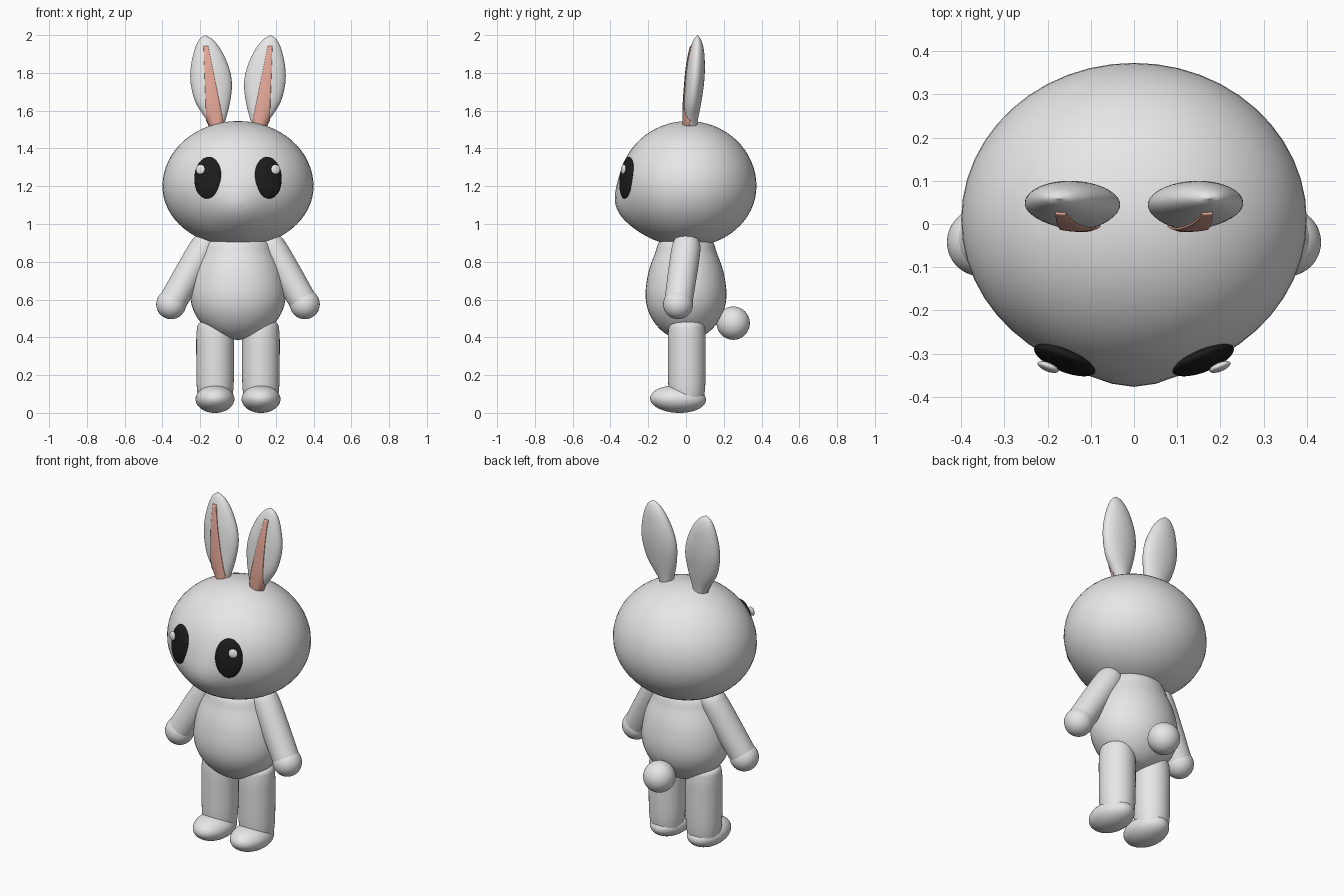
import bpy, bmesh, math
from mathutils import Vector, Matrix

if "Cube" in bpy.data.objects:
    bpy.data.objects.remove(bpy.data.objects["Cube"])


def material(name, color):
    m = bpy.data.materials.new(name)
    m.use_nodes = True
    m.diffuse_color = (*color, 1)
    m.node_tree.nodes["Principled BSDF"].inputs["Base Color"].default_value = (*color, 1)
    return m


GREY = material("soft grey", (0.8, 0.8, 0.8))
PINK = material("blush pink", (0.8, 0.4, 0.32))
BLACK = material("black", (0.012, 0.012, 0.012))


def finish(bm, name, mat):
    bmesh.ops.recalc_face_normals(bm, faces=bm.faces)
    for f in bm.faces:
        f.smooth = True
    mesh = bpy.data.meshes.new(name)
    bm.to_mesh(mesh)
    bm.free()
    mesh.materials.append(mat)
    obj = bpy.data.objects.new(name, mesh)
    bpy.context.collection.objects.link(obj)
    return obj


def ellipsoid(name, mat, center, radii, rotation=None, shape=None):
    bm = bmesh.new()
    bmesh.ops.create_uvsphere(bm, u_segments=48, v_segments=32, radius=1)
    spin = rotation or Matrix.Identity(4)
    bm.transform(Matrix.Translation(center) @ spin @ Matrix.Diagonal((*radii, 1)))
    if shape:
        for v in bm.verts:
            shape(v.co)
    return finish(bm, name, mat)


def smooth_points(points, steps=6):
    """Catmull-Rom resampling of a short list of points."""
    pts = [Vector(p) for p in points]
    pts = [2 * pts[0] - pts[1]] + pts + [2 * pts[-1] - pts[-2]]
    out = []
    for a, b, c, d in zip(pts, pts[1:], pts[2:], pts[3:]):
        for i in range(steps):
            t = i / steps
            out.append(b + (c - a) * t / 2 + (2 * a - 5 * b + 4 * c - d) * t * t / 2
                       + (3 * b - a - 3 * c + d) * t ** 3 / 2)
    return out + [pts[-2]]


def loft(name, mat, rings, matrix=None, segments=40):
    """Rings are (cx, cy, z, rx, ry); both ends are closed."""
    bm = bmesh.new()
    loops = []
    for cx, cy, z, rx, ry in rings:
        loops.append([bm.verts.new((cx + max(rx, 0.001) * math.cos(a), cy + max(ry, 0.001) * math.sin(a), z))
                      for a in (math.tau * i / segments for i in range(segments))])
    for lo, hi in zip(loops, loops[1:]):
        for i in range(segments):
            j = (i + 1) % segments
            bm.faces.new((lo[i], lo[j], hi[j], hi[i]))
    bm.faces.new(loops[0])
    bm.faces.new(loops[-1])
    if matrix:
        bm.transform(matrix)
    return finish(bm, name, mat)


def lathe(name, mat, profile, matrix=None, depth=1.0):
    rings = [(0, 0, p[1], p[0], p[0] * depth) for p in smooth_points([(*p, 0) for p in profile])]
    return loft(name, mat, rings, matrix)


# Head, with a soft muzzle bump on the lower front
def muzzle(co):
    if co.z < 1.2:
        co.z = 1.2 - (1.2 - co.z) * 0.93
    if co.y < 0:
        co.y -= 0.04 * math.exp(-(co.x ** 2 + (co.z - 1.07) ** 2) / 0.018)


ellipsoid("head", GREY, (0, 0.01, 1.2), (0.4, 0.363, 0.345), shape=muzzle)

# Body and tail
lathe("body", GREY, [(0, 0.385), (0.1, 0.405), (0.18, 0.46), (0.235, 0.54), (0.252, 0.63),
                     (0.235, 0.74), (0.195, 0.84), (0.15, 0.92), (0, 0.97)], depth=0.85)
ellipsoid("tail", GREY, (0, 0.25, 0.475), (0.088, 0.088, 0.088))

# Nose and mouth
ellipsoid("nose", PINK, (0, -0.347, 1.155), (0.035, 0.015, 0.021))
curve = bpy.data.curves.new("mouth", "CURVE")
curve.dimensions = "3D"
curve.bevel_depth = 0.007
curve.bevel_resolution = 3
curve.use_fill_caps = True
line = curve.splines.new("POLY")
line.points.add(32)
for i, p in enumerate(line.points):
    x = -0.036 + 0.072 * i / 32
    p.co = (x, -0.362 + 2 * x * x, 1.096 + 0.015 * abs(math.cos(math.pi * x / 0.036)) ** 1.5, 1)
curve.materials.append(BLACK)
bpy.context.collection.objects.link(bpy.data.objects.new("mouth", curve))

for side, tag in ((1, "left"), (-1, "right")):
    # Eye and its glint, turned to follow the head
    turn = Matrix.Rotation(side * math.radians(22), 4, "Z") @ Matrix.Rotation(math.radians(-7), 4, "X")
    ellipsoid(tag + "_eye", BLACK, (side * 0.16, -0.314, 1.245), (0.076, 0.025, 0.111), turn)
    ellipsoid(tag + "_eye_glint", GREY, (side * 0.199, -0.331, 1.289), (0.026, 0.01, 0.026), turn)

    # Arm with a rounded shoulder, and hand
    shoulder, hand = Vector((side * 0.165, 0.005, 0.9)), Vector((side * 0.354, -0.042, 0.575))
    reach = hand - shoulder
    aim = Matrix.Translation(shoulder) @ reach.to_track_quat("Z", "Y").to_matrix().to_4x4()
    lathe(tag + "_arm", GREY, [(0, -0.04), (0.045, -0.03), (0.07, 0), (0.077, 0.06),
                               (0.077, 0.2), (0.074, reach.length)], aim)
    ellipsoid(tag + "_hand", GREY, hand, (0.079, 0.079, 0.079))

    # Leg and foot
    lathe(tag + "_leg", GREY, [(0.09, 0.07), (0.098, 0.15), (0.1, 0.3), (0.098, 0.43),
                               (0.08, 0.48), (0, 0.5)], Matrix.Translation((side * 0.121, 0.004, 0)))
    ellipsoid(tag + "_foot", GREY, (side * 0.122, -0.042, 0.073), (0.103, 0.148, 0.073),
              Matrix.Rotation(math.radians(-2), 4, "X"))

    # Ear: centre x, width and centre y, depth at a few heights
    xs = smooth_points([(0.11, 0.03, 1.5), (0.116, 0.05, 1.55), (0.133, 0.09, 1.64), (0.141, 0.109, 1.74),
                        (0.149, 0.101, 1.83), (0.16, 0.071, 1.92), (0.169, 0.037, 1.975), (0.174, 0, 2.0)])
    ys = smooth_points([(0.022, 0.035, 0), (0.025, 0.038, 0), (0.034, 0.046, 0), (0.045, 0.05, 0),
                        (0.052, 0.048, 0), (0.058, 0.037, 0), (0.06, 0.02, 0), (0.06, 0, 0)])
    rings = [(side * a.x, b.x, a.z, a.y, b.y) for a, b in zip(xs, ys)]
    loft(tag + "_ear", GREY, rings)

    # Pink inner ear, a thin curved plate lying on the front of the ear
    bm = bmesh.new()
    rows = []
    for cx, cy, z, rx, ry in rings:
        if 1.51 < z < 1.95:
            t = (z - 1.53) / 0.41
            half = min(0.046 - 0.034 * t, rx * 0.9)
            mid = side * (0.121 + 0.049 * t)
            row = []
            for i in range(9):
                x = mid + half * (i / 4 - 1)
                bow = math.sqrt(max(0, 1 - ((x - cx) / rx) ** 2))
                row.append(bm.verts.new((x, cy - ry * bow - 0.003, z)))
            rows.append(row)
    for lo, hi in zip(rows, rows[1:]):
        for i in range(8):
            bm.faces.new((lo[i], lo[i + 1], hi[i + 1], hi[i]))
    inner = finish(bm, tag + "_inner_ear", PINK)
    plate = inner.modifiers.new("thickness", "SOLIDIFY")
    plate.thickness = 0.005
    plate.offset = 0
